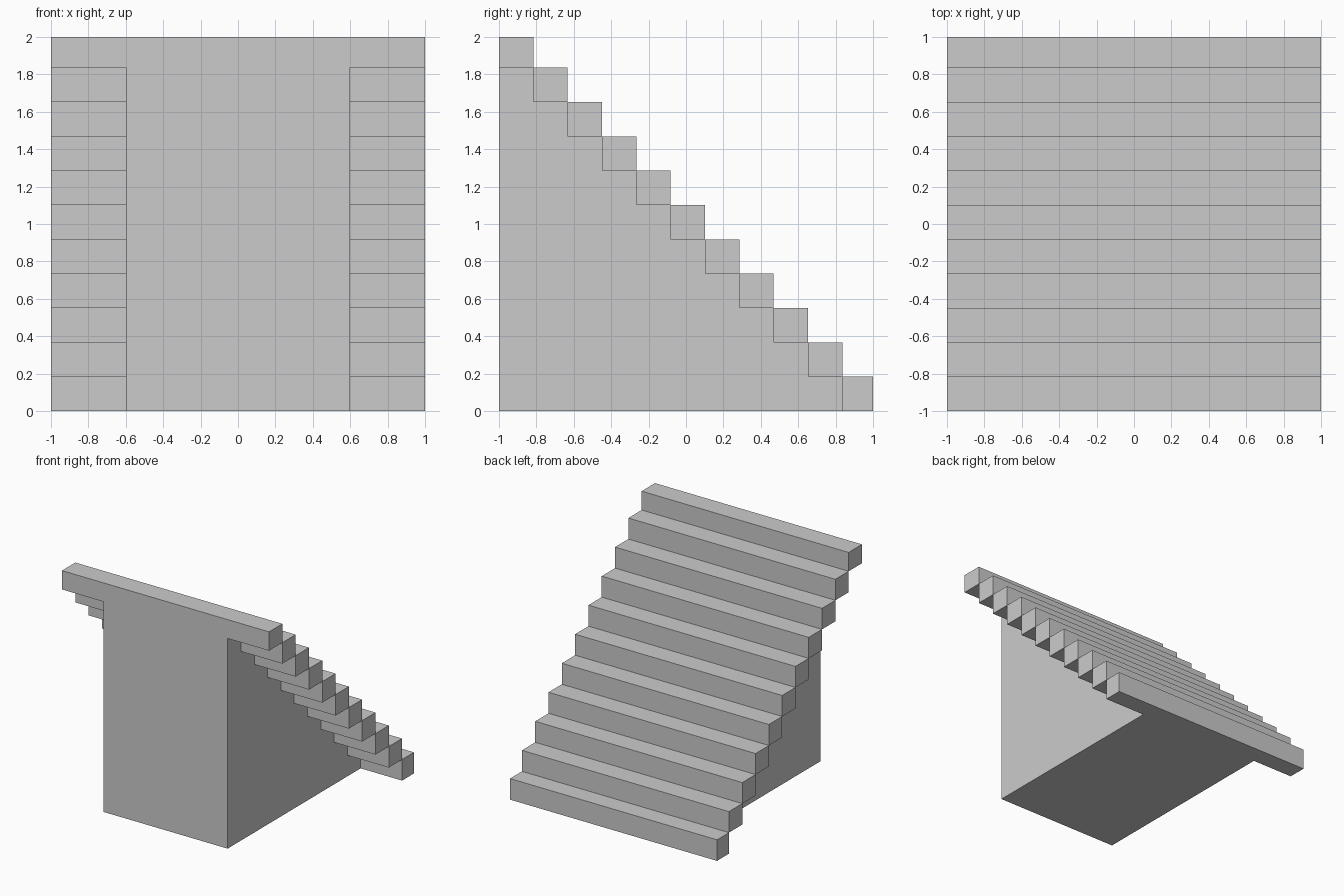
import bpy, bmesh

if "Cube" in bpy.data.objects:
    bpy.data.objects.remove(bpy.data.objects["Cube"])

STEPS = 11
PITCH = 0.1835          # regular tread depth and riser height
HALF, CORE = 1.0, 0.6   # half widths of the treads and of the supporting core

# Tread boundaries: the last tread is shallower, the top riser is lower
ys = [-1.0] + [-0.816 + PITCH * i for i in range(STEPS - 1)] + [1.0]
zs = [2.0] + [1.8355 - PITCH * i for i in range(STEPS - 1)] + [0.0]


def strip(bm, loop, x0, x1):
    """Sweep a closed (y, z) loop along x, without end caps."""
    for p, q in zip(loop, loop[1:] + loop[:1]):
        bm.faces.new([bm.verts.new(v) for v in
                      ((x0, *p), (x1, *p), (x1, *q), (x0, *q))])


def cap(bm, loop, x):
    """Flat end face looking away from the centre."""
    pts = loop[::-1] if x > 0 else loop
    bm.faces.new([bm.verts.new((x, *p)) for p in pts])


def finish(bm, name):
    bmesh.ops.remove_doubles(bm, verts=bm.verts, dist=1e-5)
    mesh = bpy.data.meshes.new(name)
    bm.to_mesh(mesh)
    bm.free()
    obj = bpy.data.objects.new(name, mesh)
    bpy.context.collection.objects.link(obj)
    return obj


# Central body: full stair outline, with side walls set in under the treads
outer = [(-1.0, 0.0)]
inner = [(-1.0, 0.0), (-1.0, zs[1])]
for i in range(STEPS):
    outer += [(ys[i], zs[i]), (ys[i + 1], zs[i])]
for i in range(1, STEPS):
    inner += [(ys[i], zs[i]), (ys[i], zs[i + 1])]
    if i < STEPS - 1:
        inner.append((ys[i + 1], zs[i + 1]))
# drop repeated corners
inner = list(dict.fromkeys(inner))
outer.append((1.0, 0.0))

bm = bmesh.new()
strip(bm, outer, -CORE, CORE)
for x in (-CORE, CORE):
    cap(bm, inner, x)
finish(bm, "stair_body")

# Overhanging tread ends on one side, mirrored to the other
bm = bmesh.new()
for i in range(STEPS):
    y0, y1, z0, z1 = ys[i], ys[i + 1], zs[i + 1], zs[i]
    loop = [(y0, z0), (y0, z1), (y1, z1), (y1, z0)]
    strip(bm, loop, CORE, HALF)
    cap(bm, loop, HALF)
ends = finish(bm, "tread_ends")
ends.modifiers.new("mirror", 'MIRROR')
